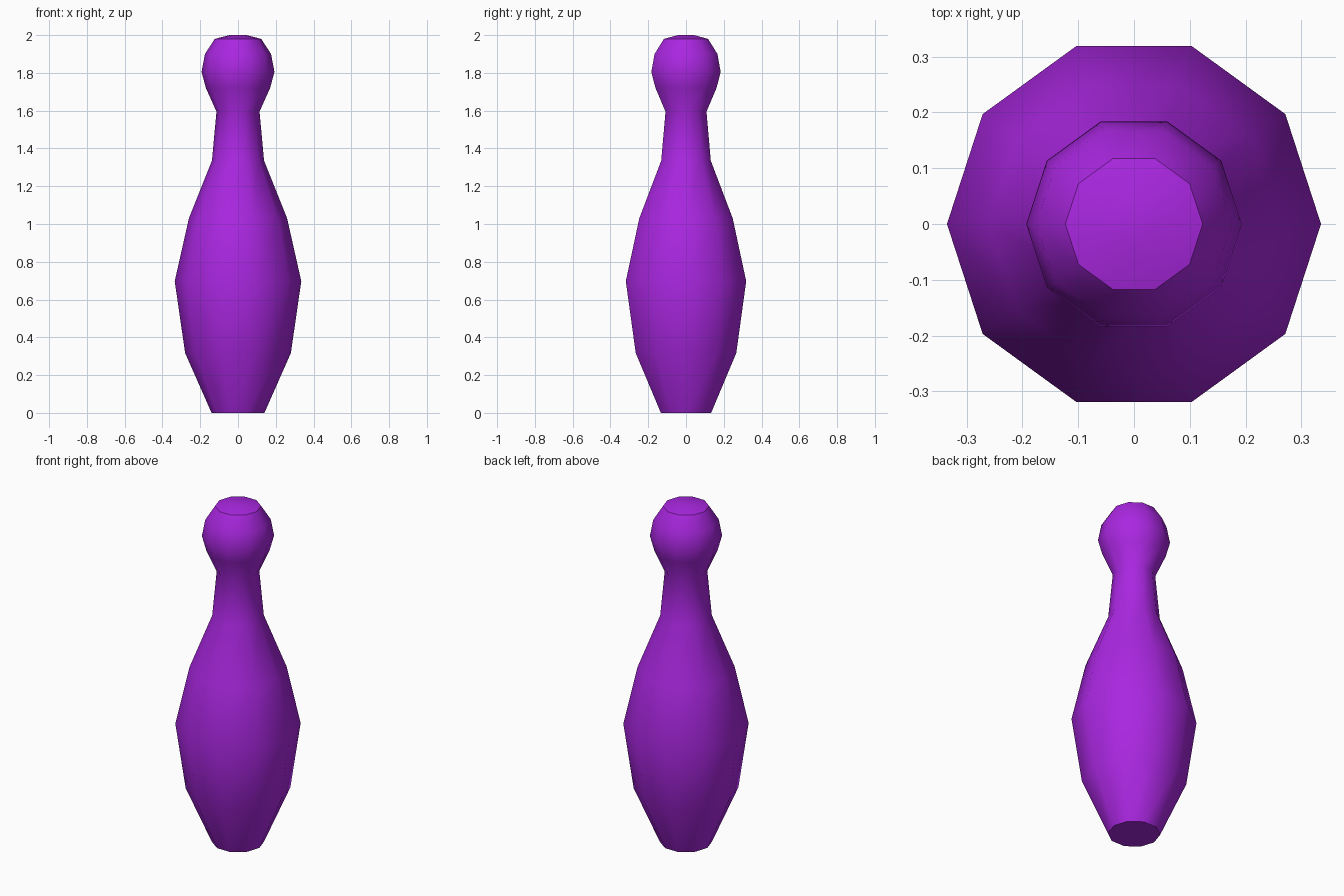
import bpy, bmesh
from math import cos, sin, pi, radians

if "Cube" in bpy.data.objects:
    bpy.data.objects.remove(bpy.data.objects["Cube"])

SIDES = 10

# Pin profile from base to crown: (radius, height)
PROFILE = [(0.14, 0), (0.28, 0.317), (0.335, 0.697), (0.26, 1.03),
           (0.138, 1.335), (0.114, 1.595), (0.17, 1.72), (0.193, 1.805),
           (0.175, 1.90), (0.123, 1.98), (0.045, 2.0)]

# Lathe the profile into a ten-sided body
bm = bmesh.new()
rings = [[bm.verts.new((r * cos(2 * pi * i / SIDES), r * sin(2 * pi * i / SIDES), z))
          for i in range(SIDES)] for r, z in PROFILE]
for low, high in zip(rings, rings[1:]):
    for i in range(SIDES):
        j = (i + 1) % SIDES
        bm.faces.new((low[i], low[j], high[j], high[i]))

# Base and crown caps
bm.faces.new(rings[0][::-1])
bm.faces.new(rings[-1])

mesh = bpy.data.meshes.new("bowling_pin")
bm.to_mesh(mesh)
bm.free()
pin = bpy.data.objects.new("bowling_pin", mesh)
bpy.context.collection.objects.link(pin)

# Smooth sides, crisp rim at crown and base
bpy.context.view_layer.objects.active = pin
pin.select_set(True)
bpy.ops.object.shade_smooth_by_angle(angle=radians(38))

# Purple paint
paint = bpy.data.materials.new("purple_paint")
paint.diffuse_color = (0.40, 0.02, 0.75, 1)
paint.use_nodes = True
paint.node_tree.nodes["Principled BSDF"].inputs["Base Color"].default_value = paint.diffuse_color
mesh.materials.append(paint)
